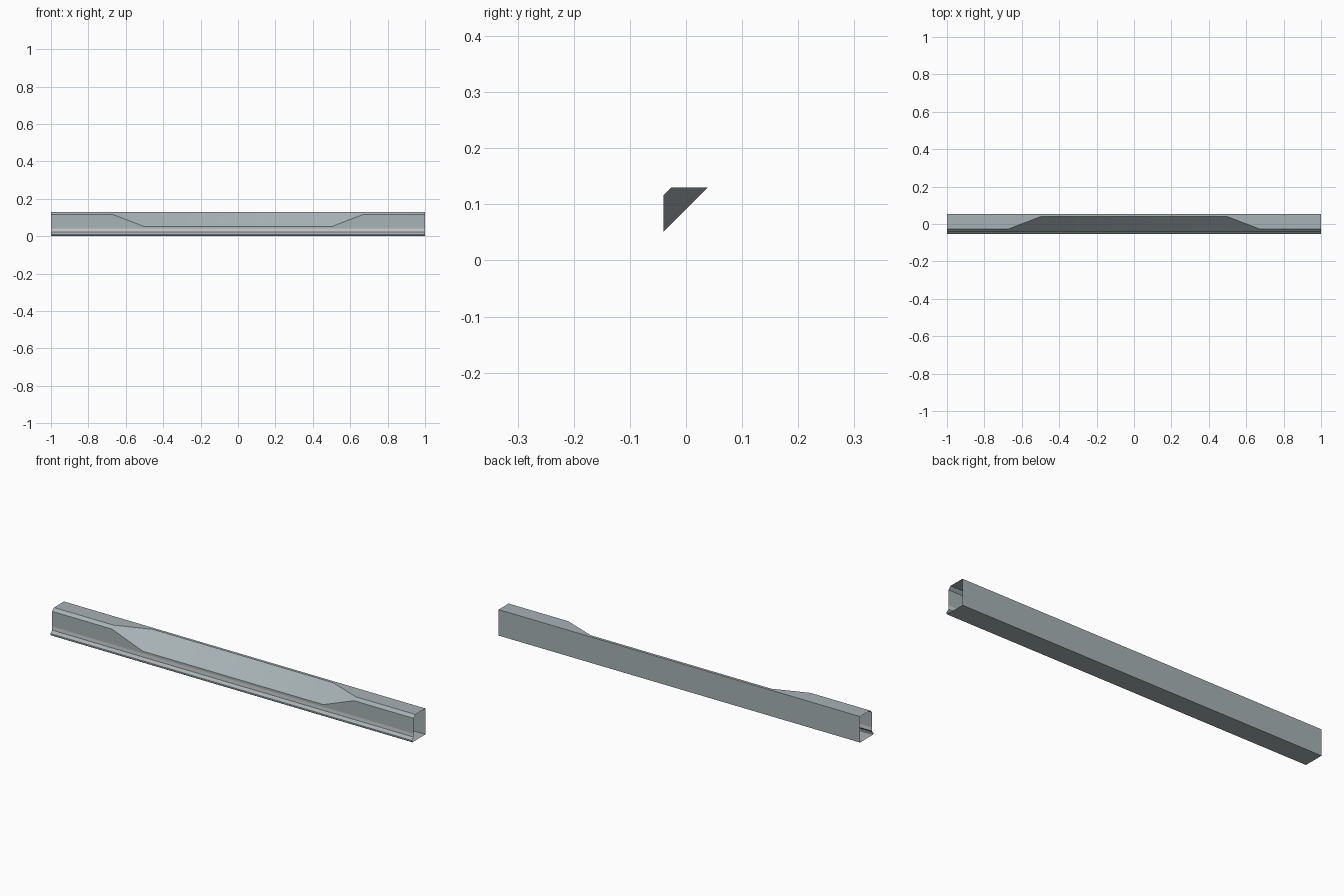
import bpy
import bmesh
import math

cube = bpy.data.objects.get("Cube")
if cube:
    bpy.data.objects.remove(cube, do_unlink=True)


def material(name, colour):
    mat = bpy.data.materials.new(name)
    mat.use_nodes = True
    mat.diffuse_color = colour
    mat.node_tree.nodes["Principled BSDF"].inputs["Base Color"].default_value = colour
    return mat


# Blue-grey shell with a pale strip low on the front wall
metal = material("blue_grey_metal", (0.39, 0.445, 0.465, 1))
pale = material("pale_grey_strip", (0.64, 0.64, 0.64, 1))

DEPTH, TOP, FRONT = 0.053, 0.13, -0.04
STRIP_LOW, STRIP_HIGH = 0.022, 0.04

# Bottom, sloped lip and strip, from the back corner round to the front wall
LOWER = [(DEPTH, 0), (-0.05, 0), (-DEPTH, 0.003), (-DEPTH, 0.01),
         (FRONT, STRIP_LOW), (FRONT, STRIP_HIGH)]


def section(bevel):
    """Cross-section whose upper front corner is cut back by a 45 degree bevel."""
    return LOWER + [(FRONT, TOP - bevel), (FRONT + bevel, TOP), (DEPTH, TOP)]


# Hollow beam: small bevel at the ends widening to a deep one in the middle
half = [(1, 0.014), (0.67, 0.014), (0.5, 0.079)]
stations = [(-x, b) for x, b in half] + half[::-1]

bm = bmesh.new()
rings = [[bm.verts.new((x, y, z)) for y, z in section(b)] for x, b in stations]
for r, s in zip(rings, rings[1:]):
    for i in range(len(r)):
        j = (i + 1) % len(r)
        face = bm.faces.new((r[i], r[j], s[j], s[i]))
        # Pale strip lies between its two heights on the front wall
        centre = face.calc_center_median()
        if centre.y < 0 and STRIP_LOW < centre.z < STRIP_HIGH:
            face.material_index = 1
bm.normal_update()
# Turn the shell outwards if the floor faces up
floor = min(bm.faces, key=lambda f: f.calc_center_median().z)
if floor.normal.z > 0:
    bmesh.ops.reverse_faces(bm, faces=bm.faces[:])

mesh = bpy.data.meshes.new("hollow_beam")
bm.to_mesh(mesh)
bm.free()
mesh.materials.append(metal)
mesh.materials.append(pale)
beam = bpy.data.objects.new("hollow_beam", mesh)
bpy.context.collection.objects.link(beam)

bpy.ops.object.select_all(action="DESELECT")
beam.select_set(True)
bpy.context.view_layer.objects.active = beam
bpy.ops.object.shade_smooth_by_angle(angle=math.radians(30))
